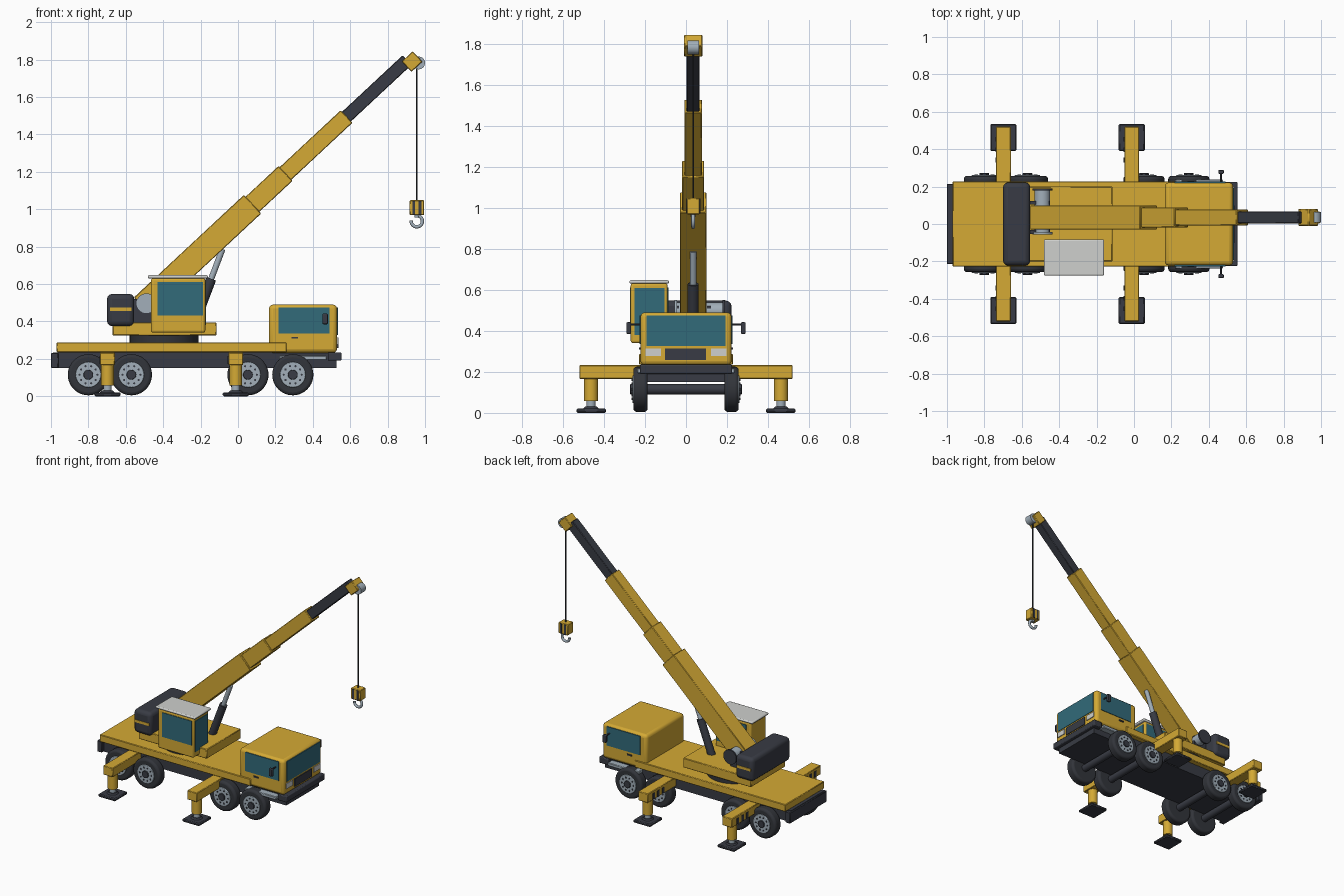
import bpy, bmesh, math
from mathutils import Vector, Matrix

if "Cube" in bpy.data.objects:
    bpy.data.objects.remove(bpy.data.objects["Cube"])


def material(name, rgb):
    m = bpy.data.materials.new(name)
    m.diffuse_color = (*rgb, 1)
    m.use_nodes = True
    m.node_tree.nodes["Principled BSDF"].inputs["Base Color"].default_value = m.diffuse_color
    return m


YELLOW = material("yellow paint", (0.66, 0.40, 0.035))
DARK = material("dark grey", (0.040, 0.044, 0.058))
BLACK = material("black rubber", (0.032, 0.035, 0.043))
GLASS = material("teal glass", (0.032, 0.145, 0.195))
STEEL = material("steel", (0.36, 0.43, 0.49))
LIGHT = material("light grey", (0.62, 0.63, 0.61))


def finish(name, bm, mat, bevel=0, segments=3):
    bmesh.ops.recalc_face_normals(bm, faces=bm.faces[:])
    mesh = bpy.data.meshes.new(name)
    bm.to_mesh(mesh)
    bm.free()
    ob = bpy.data.objects.new(name, mesh)
    bpy.context.collection.objects.link(ob)
    mesh.materials.append(mat)
    if bevel:
        mod = ob.modifiers.new("bevel", 'BEVEL')
        mod.width, mod.segments, mod.limit_method = bevel, segments, 'ANGLE'
    bpy.ops.object.select_all(action='DESELECT')
    ob.select_set(True)
    bpy.context.view_layer.objects.active = ob
    bpy.ops.object.shade_smooth_by_angle(angle=math.radians(35))
    return ob


def box(name, xr, yr, zr, mat, bevel=0, segments=3):
    """Axis-aligned box from three (low, high) ranges."""
    bm = bmesh.new()
    size = [abs(r[1] - r[0]) for r in (xr, yr, zr)]
    mid = [(r[0] + r[1]) / 2 for r in (xr, yr, zr)]
    bmesh.ops.create_cube(bm, size=1, matrix=Matrix.Translation(mid) @ Matrix.Diagonal((*size, 1)))
    return finish(name, bm, mat, bevel, segments)


def rod(name, a, b, r, mat, sides=24, bevel=0, r2=None):
    """Cylinder or cone between two points."""
    a, b = Vector(a), Vector(b)
    rot = (b - a).to_track_quat('Z', 'Y').to_matrix().to_4x4()
    bm = bmesh.new()
    bmesh.ops.create_cone(bm, cap_ends=True, segments=sides, radius1=r, radius2=r if r2 is None else r2,
                          depth=(b - a).length, matrix=Matrix.Translation((a + b) / 2) @ rot)
    return finish(name, bm, mat, bevel)


# Boom frame: t runs along the boom, measured from the end of the first section
ANGLE, BOOM_Y = math.radians(43), 0.035
ORIGIN = Vector((0.078, BOOM_Y, 1.027))


def boom_box(name, t0, t1, height, width, mat, lift=0.0, bevel=0.004):
    ob = box(name, (t0, t1), (-width / 2, width / 2), (lift - height / 2, lift + height / 2), mat, bevel, 1)
    ob.data.transform(Matrix.Translation(ORIGIN) @ Matrix.Rotation(-ANGLE, 4, 'Y'))


def both(lo, hi, s):
    return (min(s * lo, s * hi), max(s * lo, s * hi))


# Chassis and deck
box("chassis_frame", (-0.99, 0.527), (-0.19, 0.19), (0.15, 0.235), DARK)
box("rear_bumper", (-1.0, -0.96), (-0.215, 0.215), (0.15, 0.232), DARK, 0.004, 1)
box("front_bumper", (0.48, 0.553), (-0.225, 0.225), (0.19, 0.235), DARK, 0.006, 2)
box("deck", (-0.97, 0.26), (-0.228, 0.228), (0.235, 0.288), YELLOW, 0.004, 1)

# Wheels and axles
for i, x in enumerate((-0.80, -0.57, 0.053, 0.293)):
    z = 0.115
    rod(f"axle_{i}", (x, -0.2, z), (x, 0.2, z), 0.026, DARK, 16)
    for s in (-1, 1):
        rod(f"tire_{i}", (x, s * 0.187, z), (x, s * 0.257, z), 0.11, BLACK, 40, 0.016)
        rod(f"rim_{i}", (x, s * 0.25, z), (x, s * 0.262, z), 0.068, STEEL, 32, 0.004)
        rod(f"hub_{i}", (x, s * 0.26, z), (x, s * 0.272, z), 0.026, DARK, 20, 0.003)
        for k in range(10):
            a = k * math.tau / 10
            px, pz = x + 0.048 * math.cos(a), z + 0.048 * math.sin(a)
            rod(f"wheel_nut_{i}", (px, s * 0.26, pz), (px, s * 0.265, pz), 0.006, DARK, 8)

# Outriggers
for x in (-0.698, -0.012):
    for s in (-1, 1):
        y = s * 0.463
        box("outrigger_beam", (x - 0.04, x + 0.04), both(0.15, 0.52, s), (0.166, 0.233), YELLOW, 0.004, 1)
        rod("outrigger_leg", (x, y, 0.058), (x, y, 0.17), 0.034, YELLOW)
        rod("outrigger_ram", (x, y, 0.02), (x, y, 0.06), 0.022, STEEL)
        rod("pad_socket", (x, y, 0.018), (x, y, 0.03), 0.042, DARK, 24, 0, 0.03)
        box("outrigger_pad", (x - 0.07, x + 0.07), both(0.39, 0.535, s), (0, 0.021), DARK, 0.006, 1)
        for k in range(3):
            c = 0.33 + 0.055 * k
            box("beam_stripe", (x - 0.043, x - 0.039), both(c, c + 0.025, s), (0.172, 0.215), DARK)

# Driver cab
box("driver_cab", (0.165, 0.53), (-0.222, 0.222), (0.232, 0.49), YELLOW, 0.022)
box("windshield", (0.527, 0.534), (-0.192, 0.192), (0.327, 0.475), GLASS)
box("grille", (0.527, 0.536), (-0.102, 0.098), (0.257, 0.315), DARK)
for s in (-1, 1):
    box("headlamp", (0.527, 0.536), both(0.122, 0.198, s), (0.277, 0.315), LIGHT)
    box("side_window", (0.217, 0.49), both(0.219, 0.226, s), (0.335, 0.475), GLASS)
    box("door_handle", (0.285, 0.322), both(0.22, 0.229, s), (0.308, 0.318), DARK)
    box("cab_step", (0.22, 0.475), both(0.17, 0.238, s), (0.193, 0.217), STEEL, 0.004, 1)
    rod("mirror_arm", (0.465, s * 0.215, 0.43), (0.465, s * 0.28, 0.43), 0.005, DARK, 8)
    box("mirror", (0.452, 0.48), both(0.268, 0.29, s), (0.385, 0.442), DARK, 0.005, 2)

# Slewing platform and counterweight
rod("turntable", (-0.395, 0, 0.285), (-0.395, 0, 0.328), 0.185, BLACK, 40)
box("slewing_platform", (-0.67, -0.115), (-0.2, 0.2), (0.325, 0.395), YELLOW, 0.004, 1)
box("counterweight", (-0.70, -0.555), (-0.222, 0.222), (0.375, 0.547), DARK, 0.026)
for s in (-1, 1):
    box("counterweight_stripe", (-0.685, -0.57), both(0.219, 0.225, s), (0.455, 0.474), YELLOW)
    box("boom_bracket", (-0.56, -0.45), (BOOM_Y + s * 0.078 - 0.01, BOOM_Y + s * 0.078 + 0.01), (0.39, 0.52), DARK)
rod("winch_drum", (-0.49, -0.055, 0.497), (-0.49, 0.18, 0.497), 0.042, STEEL, 28)
for y in (-0.055, 0.178):
    rod("winch_flange", (-0.49, y, 0.497), (-0.49, y + 0.012, 0.497), 0.053, DARK if y > 0 else STEEL, 28)

# Operator cab
box("operator_cab", (-0.465, -0.175), (-0.27, -0.09), (0.34, 0.632), YELLOW, 0.012)
box("operator_side_window", (-0.43, -0.188), (-0.274, -0.267), (0.433, 0.612), GLASS)
box("operator_inner_window", (-0.43, -0.188), (-0.093, -0.086), (0.433, 0.612), GLASS)
box("operator_front_window", (-0.178, -0.171), (-0.252, -0.106), (0.38, 0.608), GLASS)
box("operator_roof", (-0.482, -0.16), (-0.276, -0.083), (0.63, 0.647), LIGHT, 0.007, 2)

# Telescopic boom
boom_box("boom_base", -0.804, 0.0, 0.136, 0.13, YELLOW)
boom_box("boom_middle", -0.1, 0.241, 0.109, 0.107, YELLOW)
boom_box("boom_upper", 0.15, 0.687, 0.092, 0.086, YELLOW)
boom_box("boom_tip", 0.6, 1.13, 0.07, 0.064, DARK)
boom_box("boom_head", 1.104, 1.184, 0.076, 0.09, YELLOW, -0.024)
rod("head_pulley", (0.966, BOOM_Y - 0.028, 1.782), (0.966, BOOM_Y + 0.028, 1.782), 0.034, STEEL, 28)

# Lifting ram
rod("lift_cylinder", (-0.235, BOOM_Y, 0.385), (-0.143, BOOM_Y, 0.628), 0.027, DARK)
rod("lift_ram", (-0.15, BOOM_Y, 0.61), (-0.083, BOOM_Y, 0.787), 0.016, STEEL, 16)

# Cable, hook block and hook
HOOK_X = 0.956
rod("cable", (HOOK_X, BOOM_Y, 1.04), (HOOK_X, BOOM_Y, 1.77), 0.004, BLACK, 8)
box("hook_block", (HOOK_X - 0.039, HOOK_X + 0.039), (BOOM_Y - 0.032, BOOM_Y + 0.032), (0.968, 1.048), YELLOW, 0.004, 1)
for s in (-1, 1):
    for dx in (-0.017, 0.017):
        y = BOOM_Y + s * 0.032
        box("block_stripe", (HOOK_X + dx - 0.007, HOOK_X + dx + 0.007), (y - 0.003, y + 0.003), (0.971, 1.045), DARK)
rod("hook_shank", (HOOK_X, BOOM_Y, 0.955), (HOOK_X, BOOM_Y, 0.972), 0.012, STEEL, 16)
curve = bpy.data.curves.new("hook", 'CURVE')
curve.dimensions, curve.bevel_depth, curve.bevel_resolution, curve.use_fill_caps = '3D', 0.0095, 3, True
spline = curve.splines.new('POLY')
spline.points.add(24)
for k, p in enumerate(spline.points):
    a = math.radians(100 - 285 * k / 24)
    p.co = (HOOK_X + 0.03 * math.cos(a), BOOM_Y, 0.936 + 0.03 * math.sin(a), 1)
curve.materials.append(STEEL)
bpy.context.collection.objects.link(bpy.data.objects.new("hook", curve))
